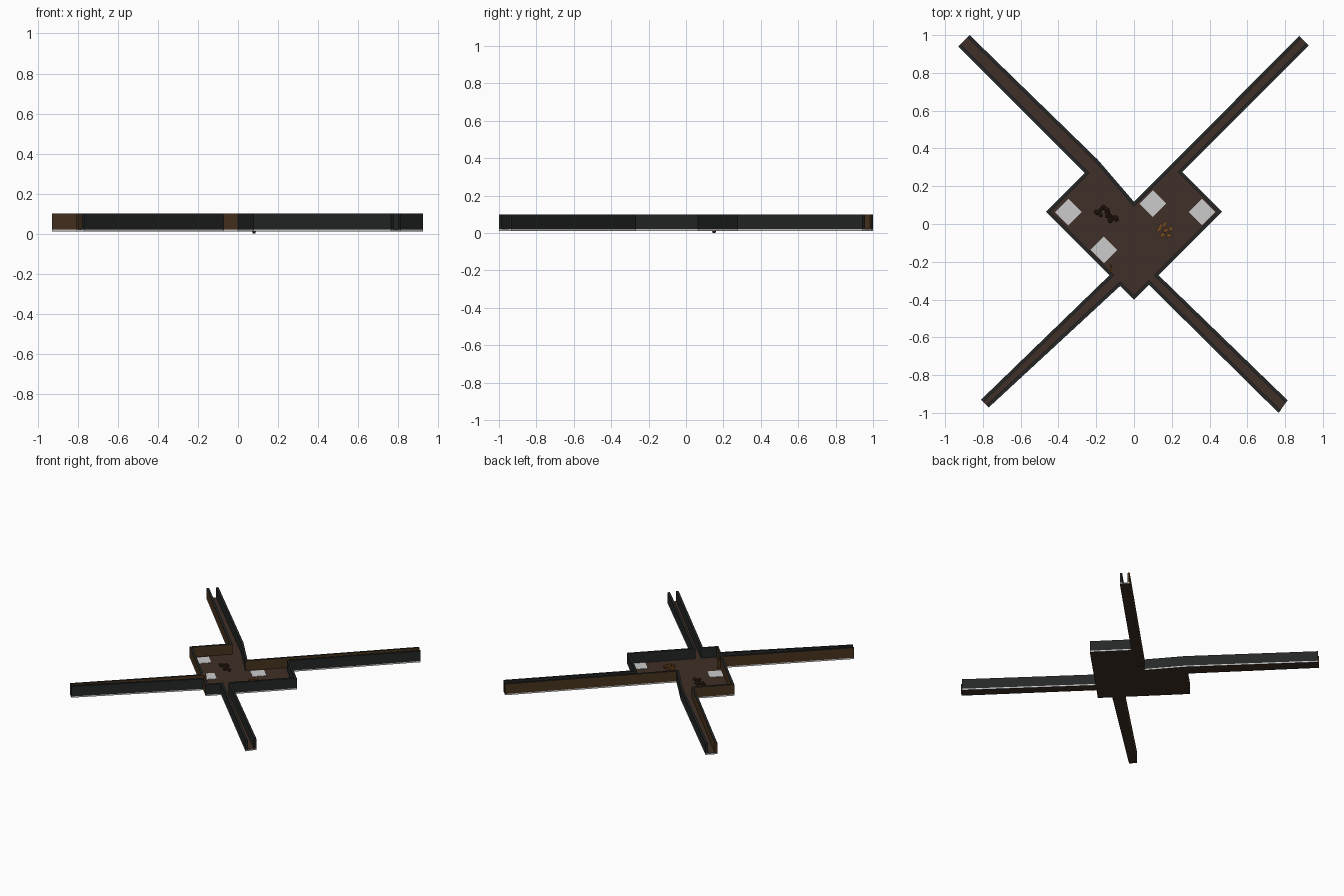
import bpy, bmesh, math, random
from mathutils import Vector, Matrix

if "Cube" in bpy.data.objects:
    bpy.data.objects.remove(bpy.data.objects["Cube"])

random.seed(4)
ROT = math.radians(45)
FLOOR_BOTTOM, FLOOR_TOP, WALL_TOP, THICK = 0.012, 0.022, 0.10, 0.017


def material(name, rgb):
    m = bpy.data.materials.new(name)
    m.diffuse_color = (*rgb, 1)
    m.use_nodes = True
    m.node_tree.nodes["Principled BSDF"].inputs["Base Color"].default_value = m.diffuse_color
    return m


DARK = material("dark_wall", (0.018, 0.021, 0.020))
WOOD = material("brown_wall", (0.065, 0.034, 0.014))
EARTH = material("floor_brown", (0.050, 0.028, 0.020))
EDGE = material("pale_edge", (0.60, 0.60, 0.60))
PLATE = material("pale_plate", (0.60, 0.60, 0.60))
STONE = material("dark_stone", (0.035, 0.017, 0.008))
ORANGE = material("orange_wood", (0.16, 0.065, 0.015))


def finish(bm, name, mats, turned=True):
    if turned:
        bm.transform(Matrix.Rotation(ROT, 4, 'Z'))
    bmesh.ops.recalc_face_normals(bm, faces=bm.faces)
    me = bpy.data.meshes.new(name)
    bm.to_mesh(me)
    bm.free()
    for m in mats:
        me.materials.append(m)
    ob = bpy.data.objects.new(name, me)
    bpy.context.collection.objects.link(ob)
    return ob


def prism(name, pts, z0, z1, mats, side=0, cap=0):
    bm = bmesh.new()
    n = len(pts)
    lo = [bm.verts.new((p[0], p[1], z0)) for p in pts]
    hi = [bm.verts.new((p[0], p[1], z1)) for p in pts]
    for ring in (lo, hi):
        bm.faces.new(ring).material_index = cap
    for i in range(n):
        j = (i + 1) % n
        bm.faces.new((lo[i], lo[j], hi[j], hi[i])).material_index = side
    return finish(bm, name, mats)


def inset(chain):
    # mitred inward offset of an open wall line (inside lies on the left)
    pts = [Vector(p) for p in chain]
    norms = []
    for a, b in zip(pts, pts[1:]):
        d = (b - a).normalized()
        norms.append(Vector((-d.y, d.x)))
    out = []
    for i, p in enumerate(pts):
        a, b = norms[max(i - 1, 0)], norms[min(i, len(norms) - 1)]
        out.append(p + (a + b) * THICK / (1 + a.dot(b)))
    return out


# Wall lines between the open corridor ends, in diagonal axes; B brown, D dark
chains = [
    ([(-1.23, -.143), (-.283, -.18), (-.283, -.283), (-.172, -.283), (-.166, -1.248)], "DBDD"),
    ([(-.085, -1.235), (-.10, -.283), (.375, -.283), (.375, .014), (1.322, .014)], "DDDD"),
    ([(1.322, .085), (.083, .083), (.105, .375), (.092, 1.322)], "BDD"),
    ([(.007, 1.322), (.007, .375), (-.283, .375), (-.283, -.10), (-1.23, -.085)], "BBBB"),
]
for c, (chain, colours) in enumerate(chains):
    inner = inset(chain)
    for i, col in enumerate(colours):
        quad = [chain[i], chain[i + 1], inner[i + 1], inner[i]]
        prism(f"wall_{c}_{i}", quad, FLOOR_TOP, WALL_TOP,
              [WOOD if col == "B" else DARK, DARK], 0, 1)

# Floor slab of the room and four corridors
outline = [p for chain, _ in chains for p in chain]
prism("floor", outline, FLOOR_BOTTOM, FLOOR_TOP, [EDGE, EARTH], 0, 1)


def box(bm, loc, size, rot=0, tilt=0):
    bmesh.ops.create_cube(bm, size=1, matrix=Matrix.Translation(loc)
                          @ Matrix.Rotation(rot, 4, 'Z') @ Matrix.Rotation(tilt, 4, 'X')
                          @ Matrix.Diagonal((*size, 1)))


# Pale floor plates
for i, (x, y) in enumerate([(-.347, .063), (-.16, -.137), (.10, .108), (.36, .063)]):
    bm = bmesh.new()
    box(bm, (x, y, FLOOR_TOP + .001), (.10, .10, .004), ROT)
    finish(bm, f"floor_plate_{i}", [PLATE], False)

# Heap of dark stones
bm = bmesh.new()
for i in range(14):
    t = i / 13 - .5
    loc = (-.148 + t * .085 + random.uniform(-.018, .018),
           .053 - t * .06 + random.uniform(-.022, .022), FLOOR_TOP + .008)
    bmesh.ops.create_icosphere(bm, subdivisions=1, radius=random.uniform(.011, .016),
                               matrix=Matrix.Translation(loc) @ Matrix.Diagonal((1, 1, .8, 1)))
finish(bm, "stone_heap", [STONE], False)

# Cluster of small orange crates
bm = bmesh.new()
for dx, dy, r in [(-.03, 0, .5), (0, .028, .8), (.005, -.003, .4), (.032, .005, .9),
                  (-.012, -.028, .7), (.022, -.03, .3), (-.022, .018, 1.1)]:
    box(bm, (.163 + dx, -.03 + dy, FLOOR_TOP + .009), (.026, .02, .018), r)
finish(bm, "crate_cluster", [ORANGE], False)

# Leaning plank beside the lower left corridor
bm = bmesh.new()
box(bm, (-.122, -.245, .055), (.009, .045, .065), 0, .15)
finish(bm, "leaning_plank", [ORANGE], False)

# Small peg under the floor
bm = bmesh.new()
bmesh.ops.create_cone(bm, cap_ends=True, segments=6, radius1=.007, radius2=.012, depth=.014,
                      matrix=Matrix.Translation((.08, .15, .007)))
finish(bm, "floor_peg", [STONE], False)
